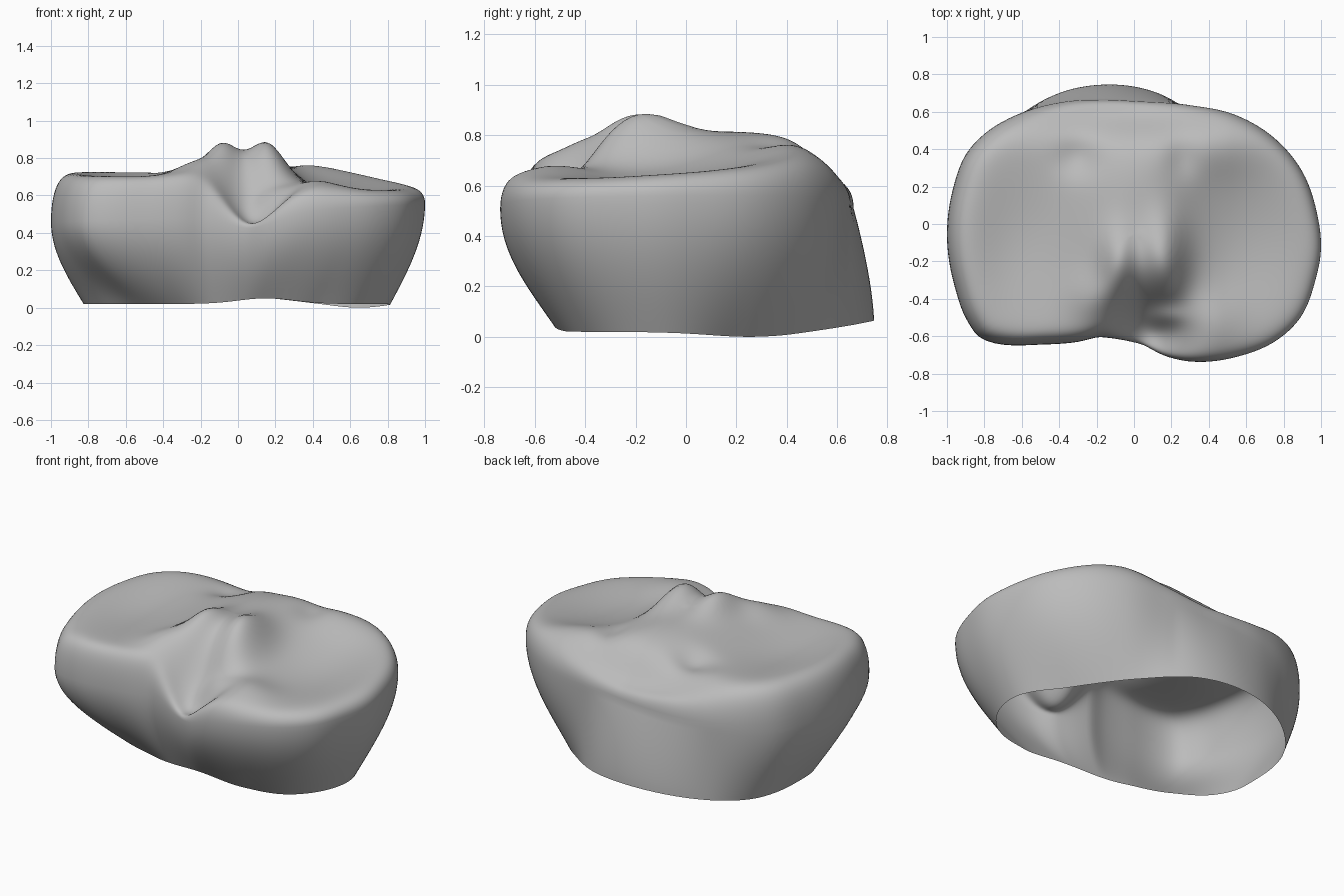
import bpy, bmesh, math

cube = bpy.data.objects.get("Cube")
if cube:
    bpy.data.objects.remove(cube, do_unlink=True)

SEGMENTS, WALL_RINGS, TOP_RINGS = 160, 16, 44
CY = -0.05

# Rim outline at the widest level, and the smaller outline of the open base
RIM = [(-1, -.05), (-.97, .18), (-.9, .37), (-.79, .49), (-.6, .595), (-.4, .65),
       (-.17, .665), (.05, .655), (.3, .635), (.55, .58), (.75, .46), (.9, .28),
       (.98, .05), (1, -.13), (.97, -.3), (.89, -.5), (.75, -.63), (.55, -.71),
       (.3, -.735), (.18, -.71), (.03, -.64), (-.17, -.605), (-.3, -.63),
       (-.5, -.645), (-.8, -.62), (-.89, -.52), (-.96, -.33)]
BASE = [(-.81, -.1), (-.825, .08), (-.77, .38), (-.62, .57), (-.4, .7),
        (-.17, .745), (.1, .71), (.4, .52), (.67, .22), (.81, -.05), (.78, -.25),
        (.64, -.42), (.4, -.5), (0, -.49), (-.3, -.43), (-.56, -.34), (-.73, -.23)]

# Bumps and hollows of the top: x, y, height, width in x, width in y
RELIEF = [(.16, -.2, .15, .085, .17), (-.08, -.21, .10, .07, .13),
          (-.08, -.12, .075, .25, .27), (.05, .27, .07, .22, .2),
          (.38, .42, .04, .2, .12), (-.58, -.1, -.06, .25, .3),
          (.58, -.1, -.07, .25, .32), (.08, -.59, -.27, .14, .16),
          (-.2, -.4, .05, .1, .1), (-.05, .61, -.12, .42, .09),
          (-.3, .36, -.04, .08, .07), (.26, .36, -.03, .06, .08),
          (.17, -.5, .04, .07, .04), (.42, -.52, .04, .12, .11),
          (-.92, -.05, .02, .12, .35)]


def bump(dx, dy, sx, sy):
    return math.exp(-.5 * ((dx / sx) ** 2 + (dy / sy) ** 2))


def polar_radius(points):
    """Smooth periodic radius as a function of angle."""
    p = sorted((math.atan2(y - CY, x), math.hypot(x, y - CY)) for x, y in points)
    n, turn = len(p), 2 * math.pi
    at = lambda i: (p[i % n][0] + turn * (i // n), p[i % n][1])

    def radius(a):
        i = max([k for k in range(n) if p[k][0] <= a], default=-1)
        (a0, r0), (a1, r1), (a2, r2), (a3, r3) = (at(i + k) for k in (-1, 0, 1, 2))
        h = a2 - a1
        t = (a - a1) / h
        m1 = (r2 - r0) / (a2 - a0) * h
        m2 = (r3 - r1) / (a3 - a1) * h
        return ((2 * t**3 - 3 * t**2 + 1) * r1 + (t**3 - 2 * t**2 + t) * m1
                + (3 * t**2 - 2 * t**3) * r2 + (t**3 - t**2) * m2)
    return radius


def top_height(x, y):
    z = .715 - .03 * x + (.07 * y if x > 0 else .02 * y) * min(1, abs(x) * 2)
    return z + sum(a * bump(x - cx, y - cy, sx, sy) for cx, cy, a, sx, sy in RELIEF)


def base_height(x, y):
    z = .02 + .045 * max(0, (y - .35) / .4) ** 2
    return z + .03 * bump(x - .15, y + .5, .15, .2) - .02 * bump(x - .65, y - .25, .2, .2)


def rim_height(a):
    """Level of the widest outline, dipping where the front notch runs out."""
    return .51 + .05 * math.cos(a) + .01 * math.sin(a) - .08 * bump(a + 1.45, 0, .2, 1)


rim_radius, base_radius = polar_radius(RIM), polar_radius(BASE)
bm = bmesh.new()
angles = [-math.pi + 2 * math.pi * i / SEGMENTS for i in range(SEGMENTS)]
rings = []

# Side wall, flaring out from the open base to the rim
for k in range(WALL_RINGS):
    t = k / WALL_RINGS
    ring = []
    for a in angles:
        c, s = math.cos(a), math.sin(a)
        rb, rr = base_radius(a), rim_radius(a)
        flare = math.sin(t * math.pi / 2) if rr > rb else t ** 1.5
        r = rb + (rr - rb) * flare
        z0 = base_height(rb * c, CY + rb * s)
        z = z0 + (rim_height(a) - z0) * t
        ring.append(bm.verts.new((r * c, CY + r * s, z)))
    rings.append(ring)

# Top, rolling over the rounded rim toward the centre
for k in range(TOP_RINGS):
    scale = 1 - (k / TOP_RINGS) ** 1.7
    ring = []
    for a in angles:
        r = rim_radius(a) * scale
        x, y = r * math.cos(a), CY + r * math.sin(a)
        z_rim = rim_height(a)
        z = z_rim + (top_height(x, y) - z_rim) * math.sqrt(max(0, 1 - scale ** 19))
        ring.append(bm.verts.new((x, y, z)))
    rings.append(ring)

for lower, upper in zip(rings, rings[1:]):
    for i in range(SEGMENTS):
        j = (i + 1) % SEGMENTS
        bm.faces.new((lower[i], lower[j], upper[j], upper[i]))
centre = bm.verts.new((0, CY, top_height(0, CY)))
for i in range(SEGMENTS):
    bm.faces.new((rings[-1][i], rings[-1][(i + 1) % SEGMENTS], centre))

mesh = bpy.data.meshes.new("bone_plateau")
bm.to_mesh(mesh)
bm.free()
plateau = bpy.data.objects.new("bone_plateau", mesh)
bpy.context.collection.objects.link(plateau)

# Plain grey finish with smooth shading
grey = bpy.data.materials.new("plain_grey")
grey.use_nodes = True
colour = (.5, .5, .5, 1)
grey.diffuse_color = colour
grey.node_tree.nodes["Principled BSDF"].inputs["Base Color"].default_value = colour
mesh.materials.append(grey)
for face in mesh.polygons:
    face.use_smooth = True
